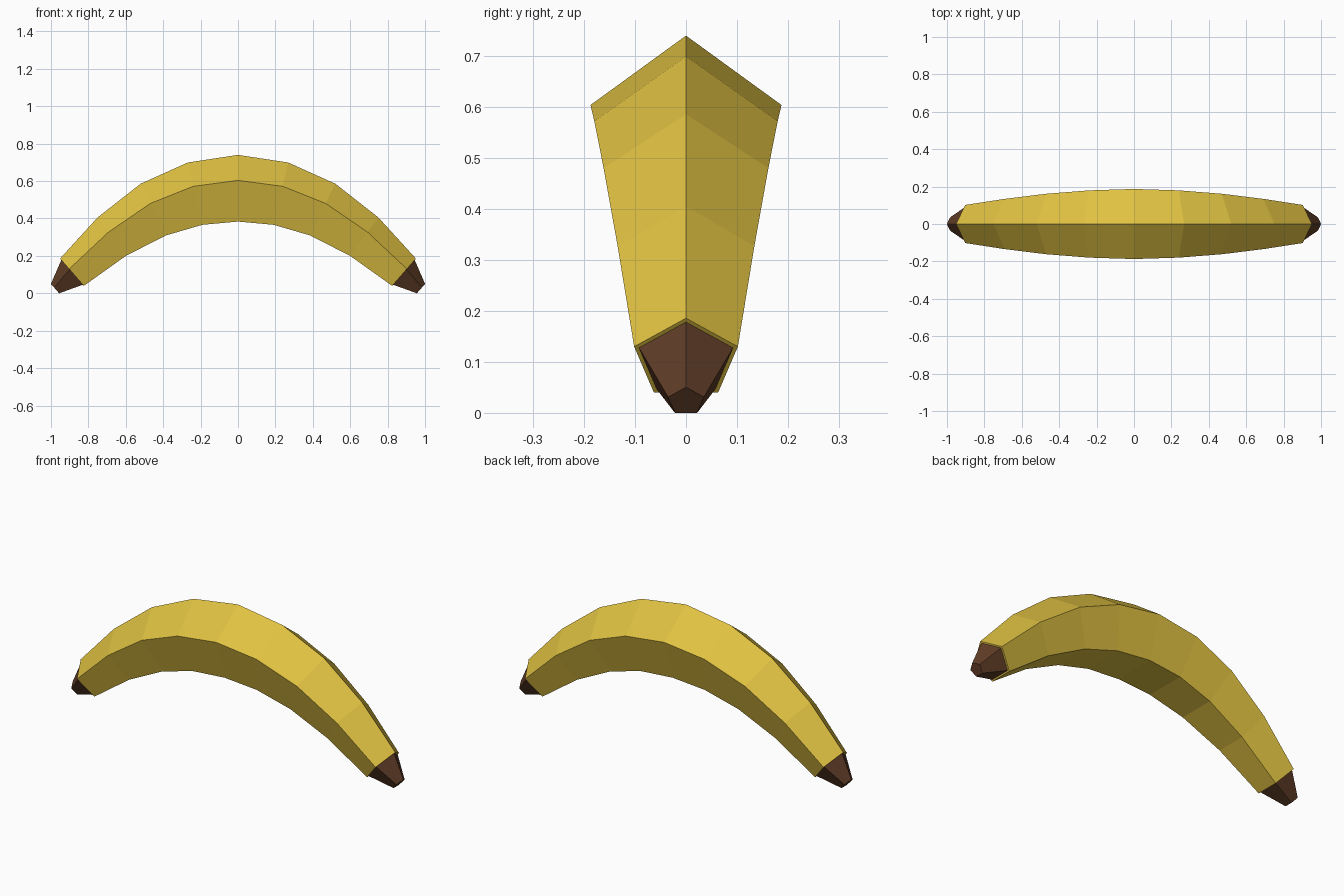
import bpy, bmesh, math
from mathutils import Vector

if "Cube" in bpy.data.objects:
    bpy.data.objects.remove(bpy.data.objects["Cube"])


def material(name, rgb):
    m = bpy.data.materials.new(name)
    m.diffuse_color = (*rgb, 1)
    m.use_nodes = True
    m.node_tree.nodes["Principled BSDF"].inputs["Base Color"].default_value = m.diffuse_color
    return m


YELLOW = material("banana yellow", (0.75, 0.54, 0.055))
BROWN = material("stem brown", (0.115, 0.046, 0.02))


def sweep(name, stations, mat):
    """Skin five-sided rings given as (x, z, radius, lean in degrees)."""
    bm = bmesh.new()
    rings = []
    for x, z, r, lean in stations:
        a = math.radians(lean)
        up = Vector((math.sin(a), 0, math.cos(a)))
        ring = []
        for k in range(5):
            t = math.tau * k / 5
            p = Vector((x, 0, z)) + up * r * math.cos(t)
            p.y = r * math.sin(t)
            ring.append(bm.verts.new(p))
        rings.append(ring)
    for a, b in zip(rings, rings[1:]):
        for k in range(5):
            j = (k + 1) % 5
            bm.faces.new((a[k], a[j], b[j], b[k]))
    bm.faces.new(rings[0])
    bm.faces.new(rings[-1])
    bmesh.ops.recalc_face_normals(bm, faces=bm.faces)
    mesh = bpy.data.meshes.new(name)
    bm.to_mesh(mesh)
    bm.free()
    mesh.materials.append(mat)
    ob = bpy.data.objects.new(name, mesh)
    bpy.context.collection.objects.link(ob)
    return ob


def mirrored(stations):
    return [(-x, z, r, -lean) for x, z, r, lean in stations]


# Peel: arched body, thickest in the middle
half = [(0.226, 0.515, 0.189, 13.0), (0.446, 0.433, 0.170, 26.0),
        (0.667, 0.292, 0.141, 36.5), (0.881, 0.105, 0.107, 41.0)]
sweep("peel", mirrored(half)[::-1] + [(0, 0.543, 0.197, 0)] + half, YELLOW)

# Brown tips at both ends, set slightly inside the peel edge
tip = [(0.881, 0.105, 0.097, 41.0), (0.976, 0.0225, 0.037, 41.0)]
sweep("right_tip", tip, BROWN)
sweep("left_tip", mirrored(tip), BROWN)
